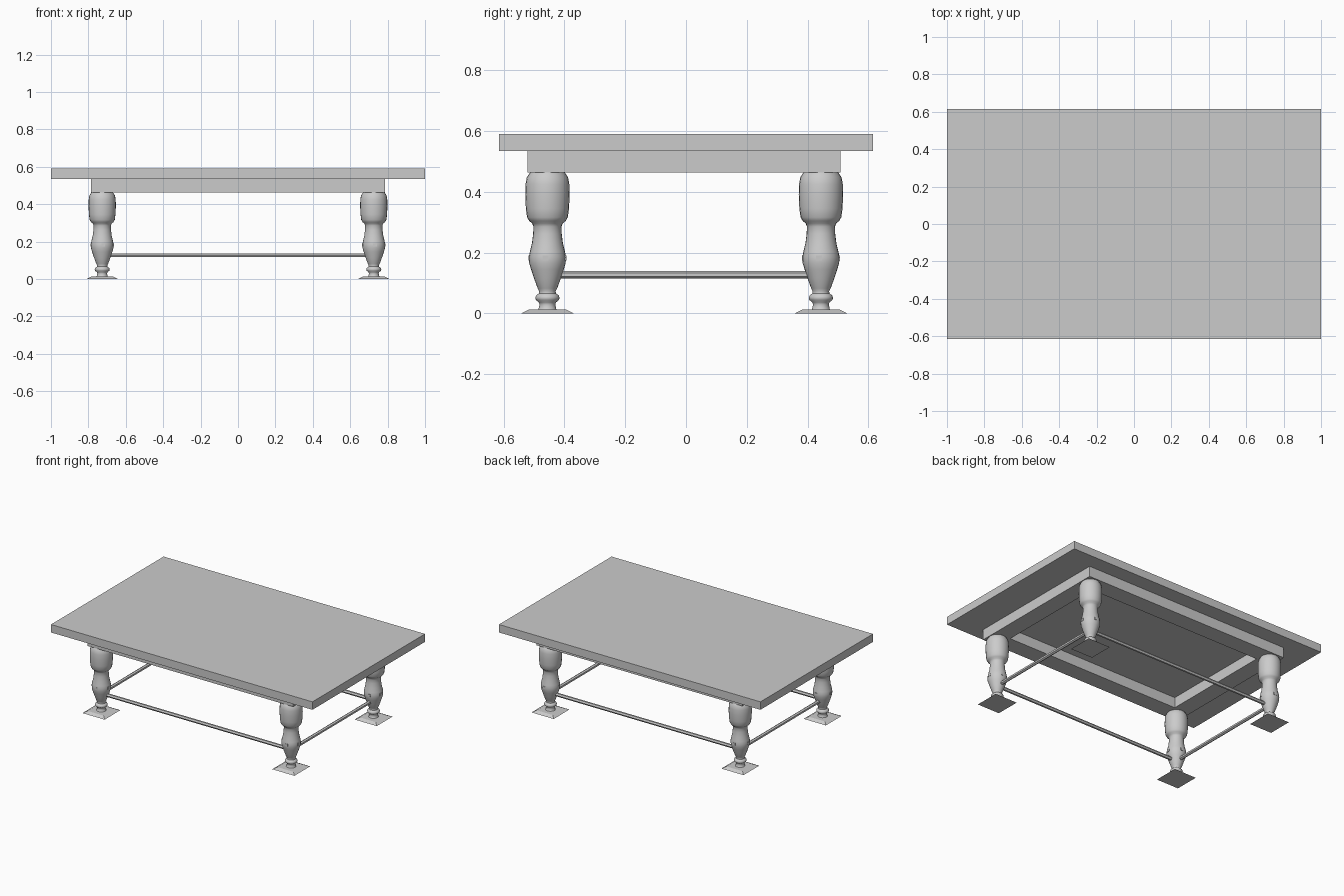
import bpy, bmesh, math
from mathutils import Matrix

if "Cube" in bpy.data.objects:
    bpy.data.objects.remove(bpy.data.objects["Cube"])

LEG_X, LEG_Y, OFF_Y = 0.726, 0.45, -0.006


def make_object(name, bm):
    bmesh.ops.recalc_face_normals(bm, faces=bm.faces[:])
    mesh = bpy.data.meshes.new(name)
    bm.to_mesh(mesh)
    bm.free()
    ob = bpy.data.objects.new(name, mesh)
    bpy.context.collection.objects.link(ob)
    return ob


def add_box(bm, center, size):
    mat = Matrix.Translation(center) @ Matrix.Diagonal((*size, 1))
    return bmesh.ops.create_cube(bm, size=1, matrix=mat)["verts"]


def box(name, center, size):
    bm = bmesh.new()
    add_box(bm, center, size)
    return make_object(name, bm)


# Table top slab
box("table_top", (0, 0, 0.5625), (2, 1.23, 0.055))

# Apron: one open rectangular frame under the top
bm = bmesh.new()
ox, oy, t = 0.787, 0.515, 0.12
rings = []
for x, y, z in ((ox, oy, 0.463), (ox, oy, 0.535),
                (ox - t, oy - t, 0.535), (ox - t, oy - t, 0.463)):
    rings.append([bm.verts.new((sx * x, sy * y + OFF_Y, z))
                  for sx, sy in ((-1, -1), (1, -1), (1, 1), (-1, 1))])
for i in range(4):
    a, b = rings[i], rings[(i + 1) % 4]
    for k in range(4):
        bm.faces.new((a[k], a[(k + 1) % 4], b[(k + 1) % 4], b[k]))
make_object("apron", bm)

# Turned leg profile: (radius, height)
PROFILE = [
    (0.034, 0.008), (0.029, 0.015), (0.026, 0.028), (0.028, 0.036),
    (0.038, 0.044), (0.040, 0.052), (0.037, 0.059), (0.028, 0.066),
    (0.027, 0.073), (0.032, 0.082), (0.044, 0.115), (0.054, 0.145),
    (0.060, 0.165), (0.061, 0.185), (0.058, 0.202), (0.051, 0.230),
    (0.047, 0.262), (0.046, 0.285), (0.050, 0.296), (0.060, 0.304),
    (0.067, 0.316), (0.071, 0.345), (0.073, 0.390), (0.072, 0.425),
    (0.068, 0.447), (0.061, 0.458), (0.057, 0.464)]


def make_leg(name, x, y):
    bm = bmesh.new()
    n = 24
    loops = [[bm.verts.new((r * math.cos(2 * math.pi * k / n),
                            r * math.sin(2 * math.pi * k / n), z))
              for k in range(n)] for r, z in PROFILE]
    for a, b in zip(loops, loops[1:]):
        for k in range(n):
            bm.faces.new((a[k], a[(k + 1) % n], b[(k + 1) % n], b[k]))
    bm.faces.new(loops[0])
    bm.faces.new(loops[-1])
    # Low peg heads on the swelling
    add_box(bm, (0.006, 0, 0.182), (0.02, 0.124, 0.016))
    add_box(bm, (0, -0.006, 0.182), (0.124, 0.02, 0.016))
    ob = make_object(name, bm)
    ob.location = (x, y, 0)
    bpy.context.view_layer.objects.active = ob
    ob.select_set(True)
    bpy.ops.object.shade_smooth_by_angle(angle=math.radians(40))
    ob.select_set(False)

    # Square foot plate with a sloped edge
    bm = bmesh.new()
    for v in add_box(bm, (0, 0, 0.006), (0.17, 0.172, 0.012)):
        if v.co.z > 0.006:
            v.co.x *= 0.72
            v.co.y *= 0.72
    make_object(name + "_foot", bm).location = (x, y, 0)


for sx, side in ((-1, "left"), (1, "right")):
    for sy, end in ((-1, "front"), (1, "back")):
        make_leg(f"{end}_{side}_leg", sx * LEG_X, sy * LEG_Y + OFF_Y)


# Thin stretchers between the legs
def stretcher(name, center, length, along_x):
    bm = bmesh.new()
    rot = (Matrix.Rotation(math.pi / 2, 4, 'Y') if along_x
           else Matrix.Rotation(math.pi / 2, 4, 'X'))
    bmesh.ops.create_cone(bm, cap_ends=True, segments=6, radius1=0.012,
                          radius2=0.012, depth=length,
                          matrix=Matrix.Translation(center) @ rot)
    make_object(name, bm)


for s, end, side in ((-1, "front", "left"), (1, "back", "right")):
    stretcher(end + "_stretcher", (0, s * LEG_Y + OFF_Y, 0.127), 1.37, True)
    stretcher(side + "_stretcher", (s * LEG_X, OFF_Y, 0.127), 0.82, False)
